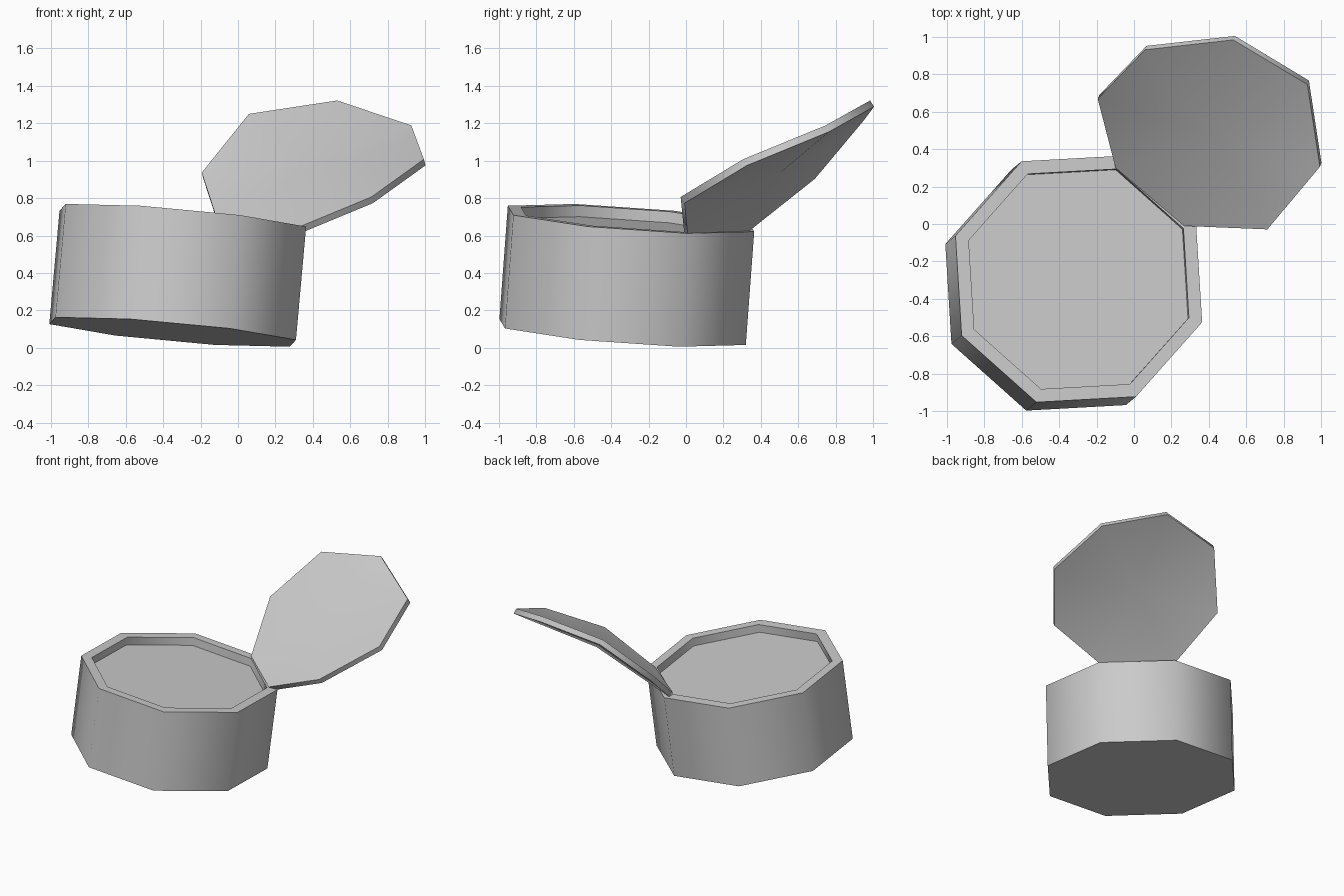
import bpy, bmesh, math
from mathutils import Vector, Matrix

if "Cube" in bpy.data.objects:
    bpy.data.objects.remove(bpy.data.objects["Cube"], do_unlink=True)

SIDES = 8


def make_material(name, colour):
    mat = bpy.data.materials.new(name)
    mat.use_nodes = True
    mat.diffuse_color = colour
    mat.node_tree.nodes["Principled BSDF"].inputs["Base Color"].default_value = colour
    return mat


def frame(centre, along, normal):
    """Local frame: x follows 'along', z follows 'normal'."""
    n = Vector(normal).normalized()
    u = Vector(along)
    u = (u - n * u.dot(n)).normalized()
    v = n.cross(u)
    rot = Matrix((u, v, n)).transposed()
    return Matrix.Translation(centre) @ rot.to_4x4()


def octagon_loft(name, profile, matrix, mat, warp=0.0):
    """Octagonal rings through (radius, height) pairs, capped at both ends.
    A warp bends the rings into a saddle and fans the caps from the middle."""
    bm = bmesh.new()
    rings = []
    for radius, z in profile:
        ring = []
        for i in range(SIDES):
            a = math.tau * i / SIDES
            ring.append(bm.verts.new((radius * math.cos(a), radius * math.sin(a),
                                      z - warp * math.sin(2 * a))))
        rings.append(ring)
    for low, high in zip(rings, rings[1:]):
        for i in range(SIDES):
            j = (i + 1) % SIDES
            bm.faces.new((low[i], low[j], high[j], high[i]))
    for ring, (_, z) in ((rings[0], profile[0]), (rings[-1], profile[-1])):
        if warp:
            middle = bm.verts.new((0, 0, z))
            for i in range(SIDES):
                bm.faces.new((ring[i], ring[(i + 1) % SIDES], middle))
        else:
            bm.faces.new(ring)
    bmesh.ops.recalc_face_normals(bm, faces=bm.faces)
    bm.transform(matrix)
    mesh = bpy.data.meshes.new(name)
    bm.to_mesh(mesh)
    bm.free()
    mesh.materials.append(mat)
    obj = bpy.data.objects.new(name, mesh)
    bpy.context.collection.objects.link(obj)
    bpy.ops.object.select_all(action='DESELECT')
    obj.select_set(True)
    bpy.context.view_layer.objects.active = obj
    bpy.ops.object.shade_smooth_by_angle(angle=math.radians(60))
    return obj


grey = make_material("plain grey", (0.6, 0.6, 0.6, 1))

# Tilted box body with a shallow recess inside its rim
body_frame = frame((-0.295, -0.294, 0.69), (0.945, -0.325, 0), (0.09, 0.074, 1))
octagon_loft("box_body", [(0.70, -0.61), (0.70, 0), (0.625, 0), (0.625, -0.06)],
             body_frame, grey)

# Thin open lid, slightly twisted
lid_frame = frame((0.40, 0.487, 0.972), (0.953, -0.296, 0.064), (-0.21, -0.525, 0.825))
octagon_loft("open_lid", [(0.622, -0.04), (0.622, 0)], lid_frame, grey, warp=0.068)
